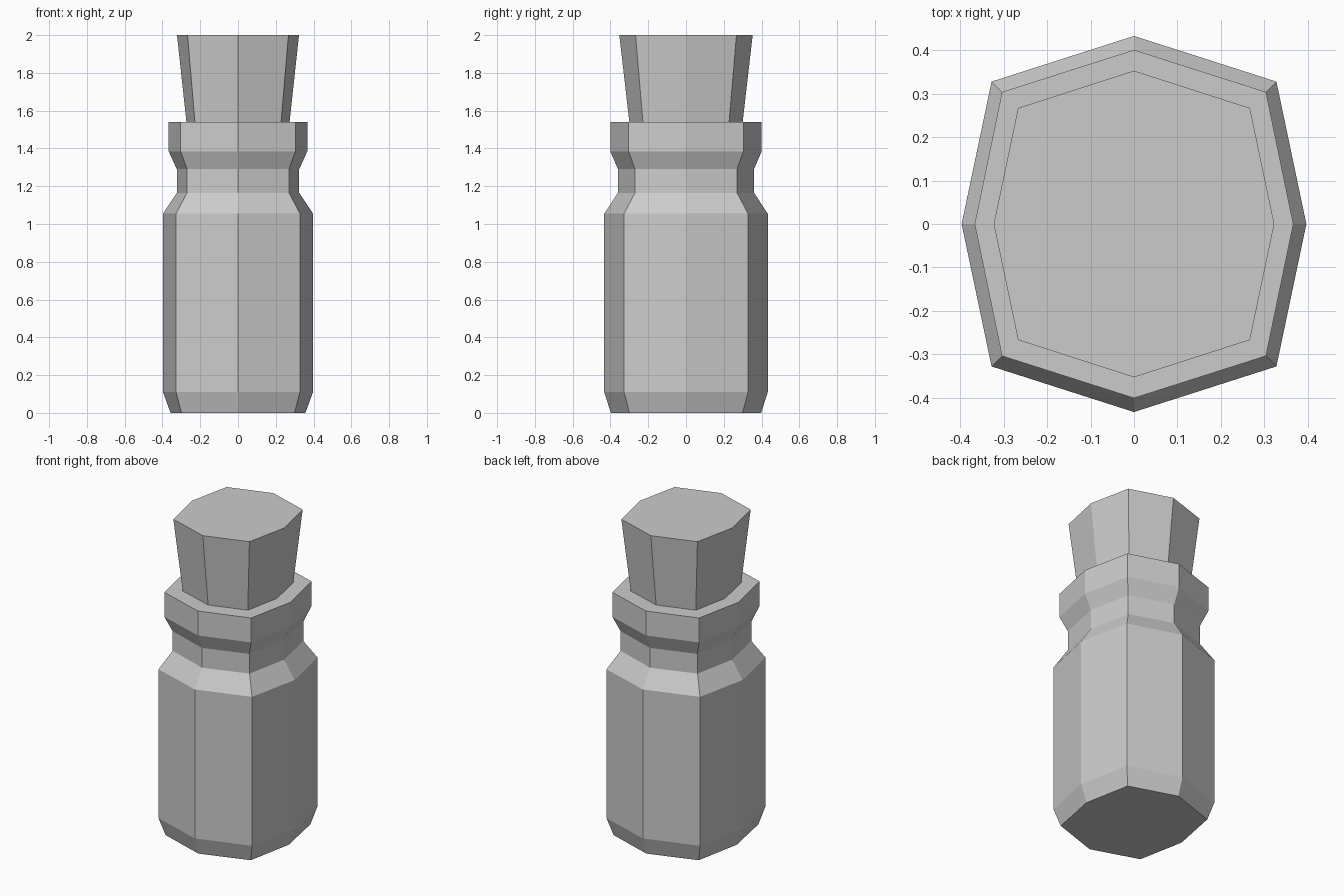
import bpy, bmesh

if "Cube" in bpy.data.objects:
    bpy.data.objects.remove(bpy.data.objects["Cube"])


def octagon_stack(name, rings, cap_bottom=True, cap_top=True):
    """Loft slightly oval octagons: (z, x radius, y radius, diagonal corner offset)."""
    bm = bmesh.new()
    loops = []
    for z, rx, ry, d in rings:
        pts = [(rx, 0), (d, d), (0, ry), (-d, d), (-rx, 0), (-d, -d), (0, -ry), (d, -d)]
        loops.append([bm.verts.new((x, y, z)) for x, y in pts])
    for low, high in zip(loops, loops[1:]):
        for i in range(8):
            j = (i + 1) % 8
            bm.faces.new((low[i], low[j], high[j], high[i]))
    if cap_bottom:
        bm.faces.new(loops[0][::-1])
    if cap_top:
        bm.faces.new(loops[-1])
    mesh = bpy.data.meshes.new(name)
    bm.to_mesh(mesh)
    bm.free()
    obj = bpy.data.objects.new(name, mesh)
    bpy.context.collection.objects.link(obj)
    return obj


# Bottle: chamfered base, body, shoulder, neck, flared lip and flat rim
octagon_stack("bottle", [
    (0.00, 0.357, 0.398, 0.299),
    (0.11, 0.397, 0.433, 0.328),
    (1.055, 0.397, 0.433, 0.328),
    (1.165, 0.324, 0.36, 0.27),
    (1.29, 0.324, 0.36, 0.27),
    (1.385, 0.367, 0.401, 0.304),
    (1.54, 0.367, 0.401, 0.304),
    (1.54, 0.273, 0.30, 0.228),
], cap_top=False)

# Tapered stopper rising from the rim
octagon_stack("stopper", [
    (1.54, 0.273, 0.30, 0.228),
    (2.00, 0.323, 0.353, 0.267),
])
